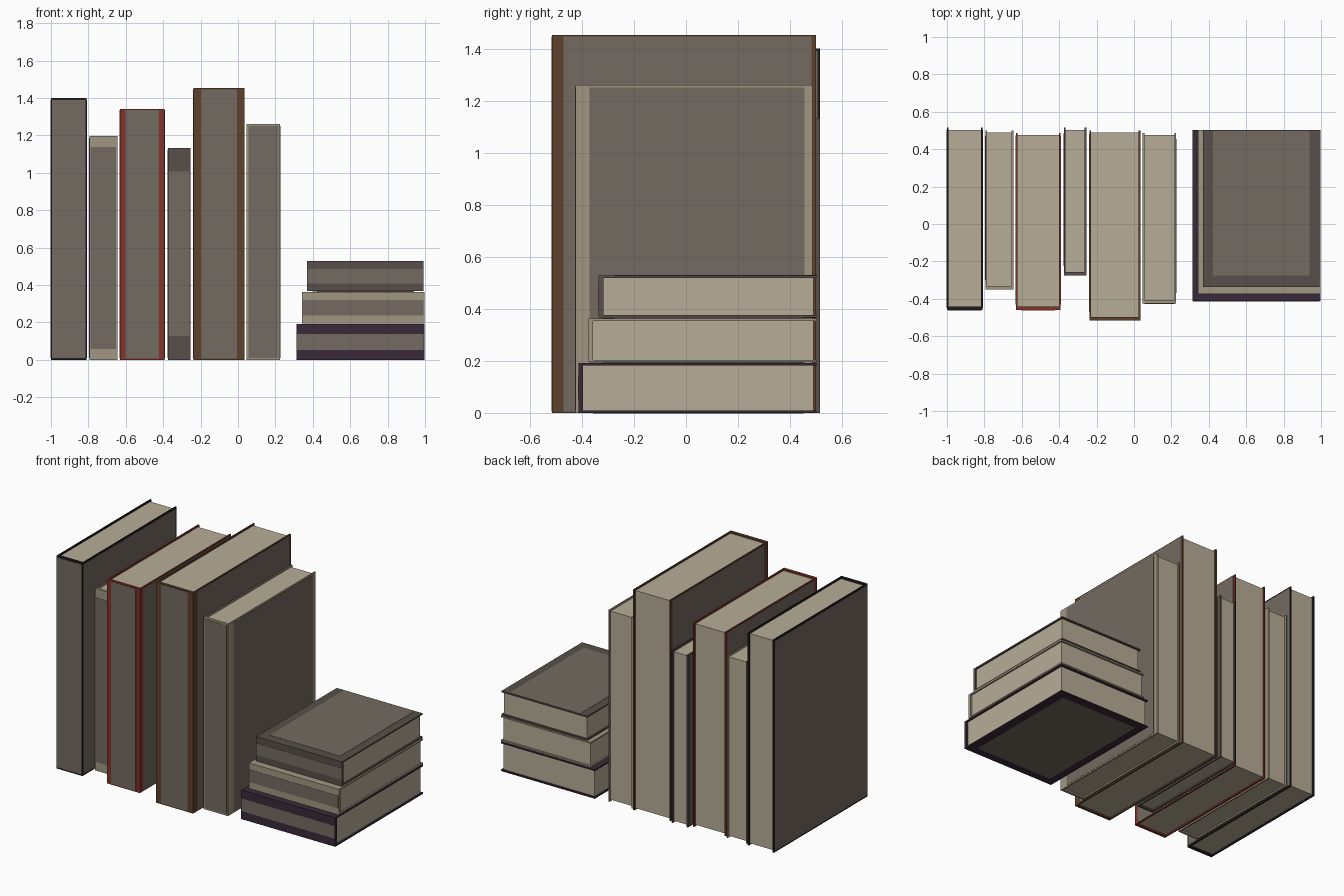
import bpy, bmesh

if "Cube" in bpy.data.objects:
    bpy.data.objects.remove(bpy.data.objects["Cube"])

T = 0.009       # cover board thickness
SPINE = 0.018   # spine thickness


def material(name, rgb):
    # sRGB 0-255 to linear
    m = bpy.data.materials.new(name)
    m.diffuse_color = [(c / 255) ** 2.2 for c in rgb] + [1]
    m.use_nodes = True
    m.node_tree.nodes["Principled BSDF"].inputs["Base Color"].default_value = m.diffuse_color
    return m


def make_mesh(name, bm, mat):
    bmesh.ops.recalc_face_normals(bm, faces=bm.faces)
    me = bpy.data.meshes.new(name)
    bm.to_mesh(me)
    bm.free()
    me.materials.append(mat)
    ob = bpy.data.objects.new(name, me)
    bpy.context.collection.objects.link(ob)
    return ob


def prism(name, outline, h0, h1, mat, flat):
    # outline is (thickness, depth); it is extruded along the book height.
    # A flat book swaps thickness to z and height to x.
    bm = bmesh.new()
    place = (lambda t, y, h: (h, y, t)) if flat else (lambda t, y, h: (t, y, h))
    face = bm.faces.new([bm.verts.new(place(t, y, h0)) for t, y in outline])
    new = bmesh.ops.extrude_face_region(bm, geom=[face])["geom"]
    vec = place(0, 0, h1 - h0)
    bmesh.ops.translate(bm, vec=vec,
                        verts=[v for v in new if isinstance(v, bmesh.types.BMVert)])
    return make_mesh(name, bm, mat)


def rect(a0, a1, b0, b1):
    return [(a0, b0), (a1, b0), (a1, b1), (a0, b1)]


def book(name, t, y, h, mat, spine, side, flat=False):
    """spine = margins (across, along); side = margins (front, back, ends)."""
    (t0, t1), (y0, y1), (h0, h1) = t, y, h
    # U-shaped cover: two boards and a spine
    u = [(t0, y0), (t1, y0), (t1, y1), (t1 - T, y1), (t1 - T, y0 + SPINE),
         (t0 + T, y0 + SPINE), (t0 + T, y1), (t0, y1)]
    prism(name + "_cover", u, h0, h1, mat, flat)
    # page block, set back from the board edges
    prism(name + "_pages", rect(t0 + T, t1 - T, y0 + SPINE, y1 - 0.012),
          h0 + 0.01, h1 - 0.01, paper, flat)
    # thin cloth panels on the spine and both boards
    e = 0.0015
    a, b = spine
    prism(name + "_spine_panel", rect(t0 + a, t1 - a, y0 - e, y0 + e),
          h0 + b, h1 - b, cloth, flat)
    f, k, n = side
    for label, s in (("left", t0), ("right", t1)):
        prism(f"{name}_{label}_panel", rect(s - e, s + e, y0 + f, y1 - k),
              h0 + n, h1 - n, cloth, flat)


paper = material("paper", (182, 172, 150))
cloth = material("cloth", (115, 106, 97))
black = material("black", (38, 35, 36))
beige = material("beige", (160, 150, 128))
red = material("red", (132, 54, 45))
grey = material("dark_grey", (88, 80, 75))
brown = material("brown", (94, 67, 48))
purple = material("purple", (60, 46, 60))

# upright row
book("black_book", (-1.0, -0.81), (-0.46, 0.515), (0, 1.40), black,
     (0.006, 0.01), (0.01, 0.01, 0.01))
book("small_beige_book", (-0.795, -0.645), (-0.35, 0.50), (0, 1.197), beige,
     (0.006, 0.058), (0.05, 0.03, 0.01))
book("red_book", (-0.632, -0.392), (-0.46, 0.487), (0, 1.342), red,
     (0.03, 0.006), (0.03, 0.015, 0.006))
book("small_grey_book", (-0.375, -0.255), (-0.275, 0.515), (0, 1.133), grey,
     (0.004, 0.127), (0.05, 0.03, 0.01))
book("brown_book", (-0.238, 0.034), (-0.515, 0.50), (0, 1.452), brown,
     (0.04, 0.006), (0.045, 0.018, 0.006))
book("pale_book", (0.046, 0.225), (-0.425, 0.487), (0, 1.26), beige,
     (0.009, 0.009), (0.055, 0.032, 0.009))

# stack lying flat
book("purple_book", (0, 0.191), (-0.413, 0.502), (0.312, 0.997), purple,
     (0.053, 0.004), (0.055, 0.05, 0.055), True)
book("flat_beige_book", (0.195, 0.363), (-0.375, 0.502), (0.343, 0.997), beige,
     (0.043, 0.004), (0.055, 0.05, 0.055), True)
book("flat_grey_book", (0.367, 0.528), (-0.336, 0.502), (0.368, 0.992), grey,
     (0.042, 0.004), (0.06, 0.004, 0.055), True)
